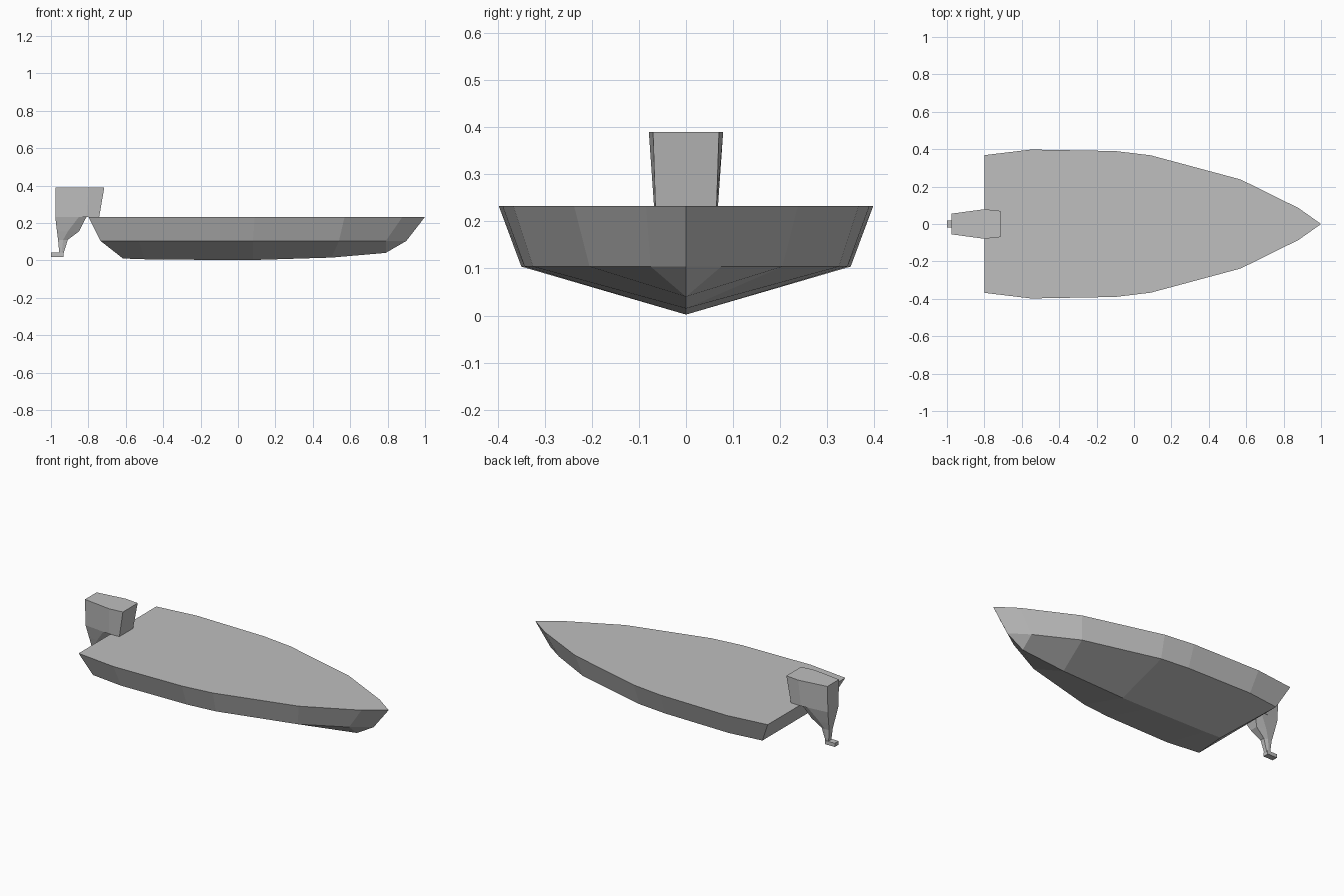
import bpy, bmesh

cube = bpy.data.objects.get("Cube")
if cube:
    bpy.data.objects.remove(cube, do_unlink=True)

grey = bpy.data.materials.new("light grey")
grey.use_nodes = True
colour = (0.52, 0.52, 0.52, 1)
grey.diffuse_color = colour
grey.node_tree.nodes["Principled BSDF"].inputs["Base Color"].default_value = colour


def finish(bm, name):
    """Weld, face outwards and store the mesh as a flat shaded object."""
    bmesh.ops.remove_doubles(bm, verts=bm.verts, dist=0.0005)
    bmesh.ops.recalc_face_normals(bm, faces=bm.faces)
    mesh = bpy.data.meshes.new(name)
    bm.to_mesh(mesh)
    bm.free()
    mesh.materials.append(grey)
    obj = bpy.data.objects.new(name, mesh)
    bpy.context.collection.objects.link(obj)
    return obj


def strip(bm, a, b):
    """Join two rows of points, dropping corners that coincide."""
    for i in range(len(a) - 1):
        corners = []
        for p in (a[i], a[i + 1], b[i + 1], b[i]):
            if p not in corners:
                corners.append(p)
        if len(corners) > 2:
            bm.faces.new([bm.verts.new(p) for p in corners])


# Hull lines from stern to bow: deck edge, chine and keel
DECK_Z, CHINE_Z = 0.233, 0.104
deck = [(-0.8, 0.368), (-0.55, 0.398), (-0.1, 0.39), (0.09, 0.367),
        (0.57, 0.238), (0.88, 0.085), (1.0, 0)]
chine = [(-0.735, 0.325), (-0.53, 0.35), (-0.1, 0.343), (0.08, 0.325),
         (0.54, 0.205), (0.79, 0.075), (0.9, 0)]
keel = [(-0.615, 0.01), (-0.5, 0.006), (-0.1, 0.002), (0.08, 0.002),
        (0.5, 0.015), (0.79, 0.04), (0.9, CHINE_Z)]

bm = bmesh.new()
for side in (1, -1):
    d = [(x, side * y, DECK_Z) for x, y in deck]
    c = [(x, side * y, CHINE_Z) for x, y in chine]
    k = [(x, 0, z) for x, z in keel]
    strip(bm, d, c)
    strip(bm, c, k)
# Deck plate
outline = deck + [(x, -y) for x, y in deck[-2::-1]]
bm.faces.new([bm.verts.new((x, y, DECK_Z)) for x, y in outline])
# Transom
(dx, dy), (cx, cy), (kx, kz) = deck[0], chine[0], keel[0]
for corners in ([(dx, dy, DECK_Z), (dx, -dy, DECK_Z), (cx, -cy, CHINE_Z), (cx, cy, CHINE_Z)],
                [(cx, cy, CHINE_Z), (cx, -cy, CHINE_Z), (kx, 0, kz)]):
    bm.faces.new([bm.verts.new(p) for p in corners])
finish(bm, "hull")

# Outboard motor: six sided sections given as height, then rear, middle, front
sections = [
    (0.39, (-0.977, 0.055), (-0.8, 0.079), (-0.715, 0.07)),
    (0.233, (-0.977, 0.05), (-0.81, 0.068), (-0.742, 0.065)),
    (0.233, (-0.977, 0.05), (-0.85, 0.062), (-0.81, 0.055)),
    (0.155, (-0.968, 0.03), (-0.91, 0.036), (-0.85, 0.025)),
    (0.11, (-0.962, 0.018), (-0.935, 0.02), (-0.91, 0.014)),
    (0.03, (-0.955, 0.012), (-0.945, 0.013), (-0.935, 0.01)),
]
bm = bmesh.new()
rings = []
for z, *half in sections:
    ring = [(x, y, z) for x, y in half] + [(x, -y, z) for x, y in reversed(half)]
    rings.append(ring + ring[:1])
for upper, lower in zip(rings, rings[1:]):
    strip(bm, upper, lower)
for cap in (rings[0], rings[-1]):
    bm.faces.new([bm.verts.new(p) for p in cap[:-1]])
finish(bm, "outboard_motor")

# Propeller foot
bm = bmesh.new()
bmesh.ops.create_cube(bm, size=1)
for v in bm.verts:
    v.co.x = -0.967 + v.co.x * 0.066
    v.co.y *= 0.036
    v.co.z = 0.03 + v.co.z * 0.022
finish(bm, "motor_foot")
